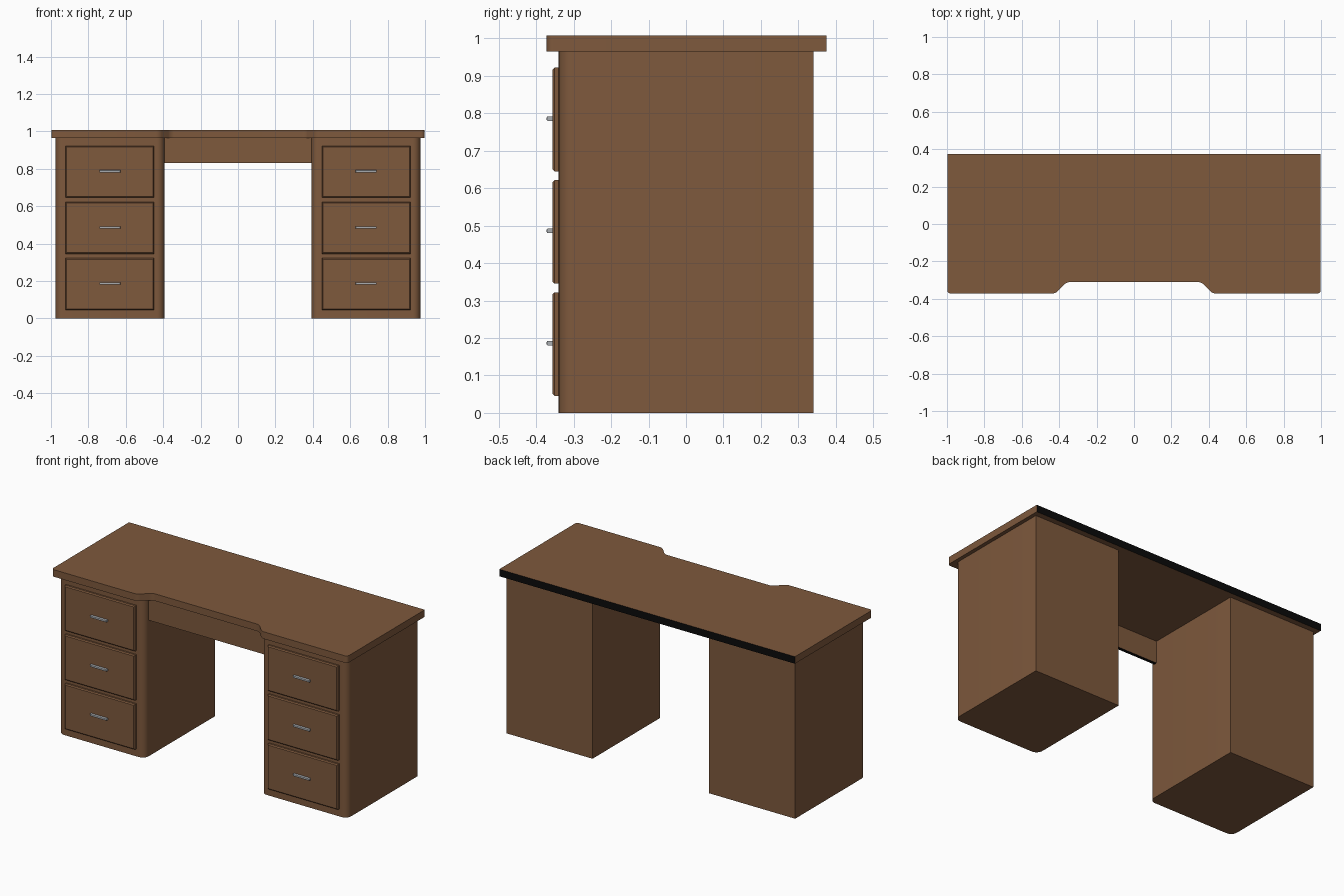
import bpy, bmesh, math

cube = bpy.data.objects.get("Cube")
if cube:
    bpy.data.objects.remove(cube, do_unlink=True)


def material(name, rgb, rough=0.6):
    m = bpy.data.materials.new(name)
    m.use_nodes = True
    m.diffuse_color = (*rgb, 1)
    bsdf = m.node_tree.nodes["Principled BSDF"]
    bsdf.inputs["Base Color"].default_value = (*rgb, 1)
    bsdf.inputs["Roughness"].default_value = rough
    return m


wood = material("brown wood", (0.21, 0.10, 0.046))
black = material("black edge", (0.003, 0.003, 0.003))
metal = material("grey metal", (0.40, 0.42, 0.44), 0.4)


def finish(name, bm, mats, dark=None):
    """Turn a bmesh into a smooth-by-angle object; dark picks faces for the second material."""
    bmesh.ops.recalc_face_normals(bm, faces=bm.faces)
    for f in bm.faces:
        f.material_index = 1 if dark and dark(f.normal) else 0
    me = bpy.data.meshes.new(name)
    bm.to_mesh(me)
    bm.free()
    for m in mats:
        me.materials.append(m)
    ob = bpy.data.objects.new(name, me)
    bpy.context.collection.objects.link(ob)
    bpy.ops.object.select_all(action='DESELECT')
    ob.select_set(True)
    bpy.context.view_layer.objects.active = ob
    bpy.ops.object.shade_smooth_by_angle(angle=math.radians(35))
    return ob


def slab(name, outline, z0, z1, radius, mats, dark=None):
    """Extrude a plan outline upward and round its front vertical edges."""
    bm = bmesh.new()
    base = bm.faces.new([bm.verts.new((x, y, z0)) for x, y in outline])
    up = bmesh.ops.extrude_face_region(bm, geom=[base])["geom"]
    bmesh.ops.translate(bm, vec=(0, 0, z1 - z0),
                        verts=[v for v in up if isinstance(v, bmesh.types.BMVert)])
    if radius:
        edges = [e for e in bm.edges
                 if abs(e.verts[0].co.z - e.verts[1].co.z) > 1e-4 and e.verts[0].co.y < 0]
        bmesh.ops.bevel(bm, geom=edges, offset=radius, segments=6, profile=0.5, affect='EDGES')
    return finish(name, bm, mats, dark)


def rect(x0, x1, y0, y1):
    return [(x0, y0), (x1, y0), (x1, y1), (x0, y1)]


def box(name, x, y, z, mat, bevel, segments=1):
    """Box between ranges whose front border is bevelled."""
    bm = bmesh.new()
    bmesh.ops.create_cube(bm, size=1)
    for v in bm.verts:
        v.co = [r[0] if c < 0 else r[1] for c, r in zip(v.co, (x, y, z))]
    front = [e for e in bm.edges if all(v.co.y < y[0] + 1e-4 for v in e.verts)]
    bmesh.ops.bevel(bm, geom=front, offset=bevel, segments=segments, profile=0.5, affect='EDGES')
    return finish(name, bm, [mat])


# Desktop with a shallow knee recess and a dark back edge
half = [(0.36, -0.31), (0.42, -0.372), (0.998, -0.372), (0.998, 0.375)]
outline = half + [(-x, y) for x, y in reversed(half)]
slab("desktop", outline, 0.965, 1.008, 0.018, [wood, black], lambda n: n.y > 0.9)

# Apron across the knee space, dark underneath
slab("apron", rect(-0.4, 0.4, -0.30, -0.28), 0.83, 0.965, 0, [wood, black], lambda n: n.z < -0.9)

# Pedestals, each with three drawers and bar handles
for side, s in (("right", -1), ("left", 1)):
    slab(side + "_pedestal", rect(*sorted((s * 0.393, s * 0.975)), -0.34, 0.34),
         0, 0.965, 0.04, [wood])
    cx = s * 0.685
    for i, level in enumerate(("bottom", "middle", "top")):
        z = 0.045 + 0.3 * i
        box(f"{side}_{level}_drawer", (cx - 0.237, cx + 0.237), (-0.357, -0.338),
            (z, z + 0.277), wood, 0.006)
        hz = z + 0.141
        box(f"{side}_{level}_handle", (cx - 0.056, cx + 0.056), (-0.372, -0.355),
            (hz - 0.006, hz + 0.006), metal, 0.003, 2)
